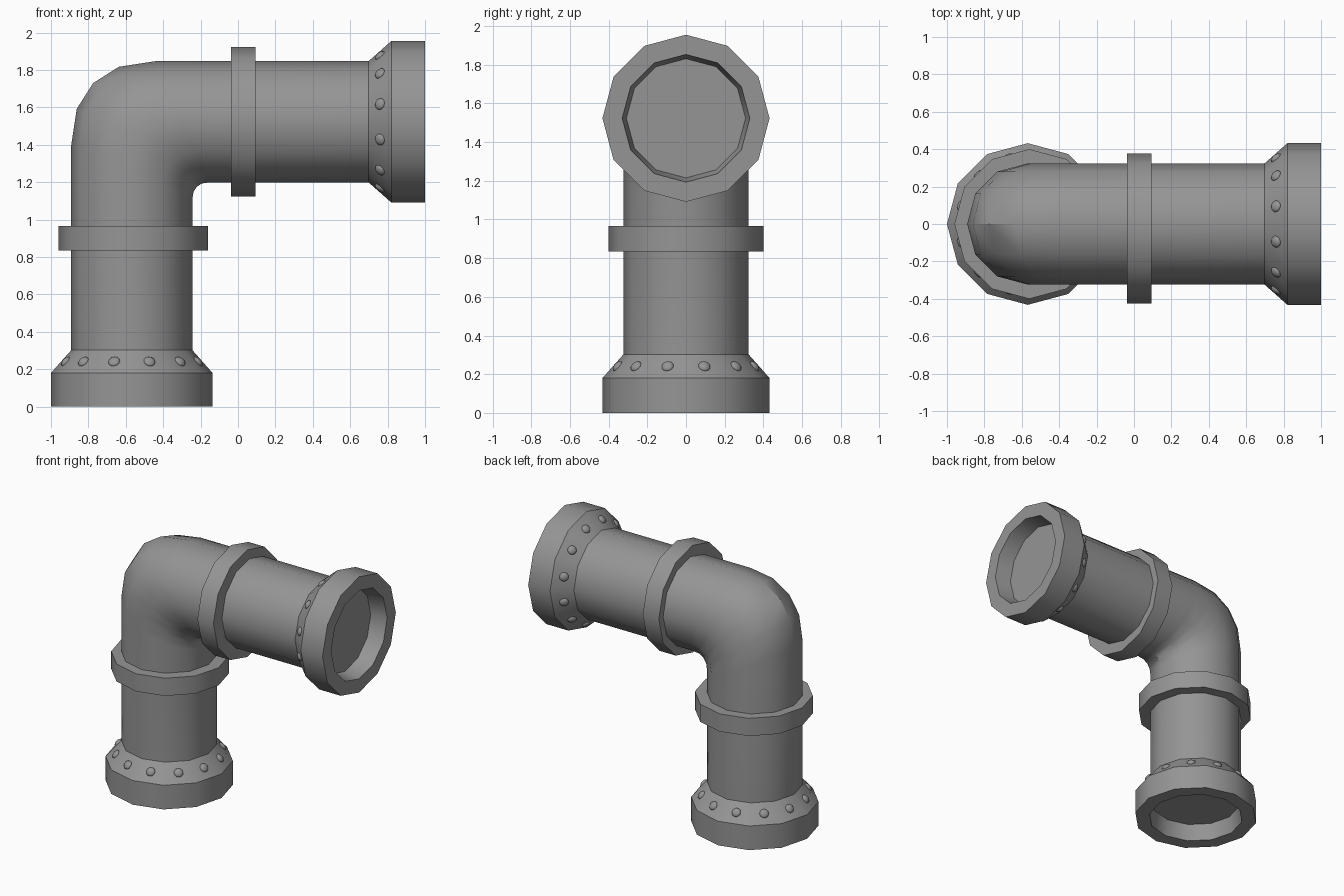
import bpy, bmesh
from math import sin, cos, pi, radians, atan2
from mathutils import Matrix

if "Cube" in bpy.data.objects:
    bpy.data.objects.remove(bpy.data.objects["Cube"])

SIDES = 12
R = 0.324               # pipe radius
AX, AZ = -0.568, 1.523  # vertical pipe axis x, horizontal pipe axis z

# Dark grey metal
metal = bpy.data.materials.new("dark_grey_metal")
metal.diffuse_color = (0.3, 0.3, 0.3, 1)
metal.use_nodes = True
metal.node_tree.nodes["Principled BSDF"].inputs["Base Color"].default_value = metal.diffuse_color


def finish(name, bm, angle=35):
    me = bpy.data.meshes.new(name)
    bm.to_mesh(me)
    bm.free()
    me.materials.append(metal)
    ob = bpy.data.objects.new(name, me)
    bpy.context.collection.objects.link(ob)
    bpy.ops.object.select_all(action='DESELECT')
    ob.select_set(True)
    bpy.context.view_layer.objects.active = ob
    bpy.ops.object.shade_smooth_by_angle(angle=radians(angle))
    return ob


def skin(bm, rings):
    for lo, hi in zip(rings, rings[1:]):
        for i in range(SIDES):
            j = (i + 1) % SIDES
            bm.faces.new((lo[i], lo[j], hi[j], hi[i]))


def lathe(name, profile, matrix, cap_start=False):
    bm = bmesh.new()
    rings = [[bm.verts.new((r * cos(2 * pi * i / SIDES), r * sin(2 * pi * i / SIDES), z))
              for i in range(SIDES)] for r, z in profile]
    skin(bm, rings)
    if cap_start:
        bm.faces.new(rings[0][::-1])
    bm.transform(matrix)
    return finish(name, bm)


def rivets(name, matrix):
    bm = bmesh.new()
    tilt = atan2(0.12, 0.101)
    for k in range(SIDES):
        m = (matrix @ Matrix.Rotation(2 * pi * (k + 0.5) / SIDES, 4, 'Z')
             @ Matrix.Translation((0.365, 0, 0.24)) @ Matrix.Rotation(tilt, 4, 'Y')
             @ Matrix.Diagonal((0.032, 0.032, 0.018, 1)))
        bmesh.ops.create_uvsphere(bm, u_segments=12, v_segments=8, radius=1, matrix=m)
    return finish(name, bm, 60)


# Elbow pipe: bend radius grows from the inside to the outside of the corner
bm = bmesh.new()
rings = []
BEND, FULL = 4, 0.87    # bend segments, roundness exponent
for s in range(-1, BEND + 2):
    ring = []
    for i in range(SIDES):
        d, y = R * cos(2 * pi * i / SIDES), R * sin(2 * pi * i / SIDES)
        br = 0.27 - d * 0.18 / R
        if s < 0:
            p = (AX + d, y, 0.3)
        elif s > BEND:
            p = (0.7, y, AZ - d)
        else:
            t = s / BEND * pi / 2
            p = (AX + d + br * (1 - max(cos(t), 0) ** FULL), y,
                 AZ - d - br * (1 - sin(t) ** FULL))
        ring.append(bm.verts.new(p))
    rings.append(ring)
skin(bm, rings)
finish("elbow_pipe", bm)

# End flanges with recessed openings, and rivets on their sloped shoulders
lower = Matrix.Translation((AX, 0, 0))
side = Matrix.Translation((1, 0, AZ)) @ Matrix.Rotation(-pi / 2, 4, 'Y')
flange = [(0.308, 0.12), (0.33, 0), (0.432, 0), (0.432, 0.18), (R, 0.302)]
for tag, m in (("lower", lower), ("side", side)):
    lathe(tag + "_flange", flange, m, True)
    rivets(tag + "_rivets", m)

# Collars around each straight run
collar = [(0.295, -0.066), (0.4, -0.066), (0.4, 0.066), (0.295, 0.066)]
lathe("lower_collar", collar, Matrix.Translation((-0.56, 0, 0.9)))
lathe("side_collar", collar,
      Matrix.Translation((0.028, -0.024, AZ)) @ Matrix.Rotation(-pi / 2, 4, 'Y'))
